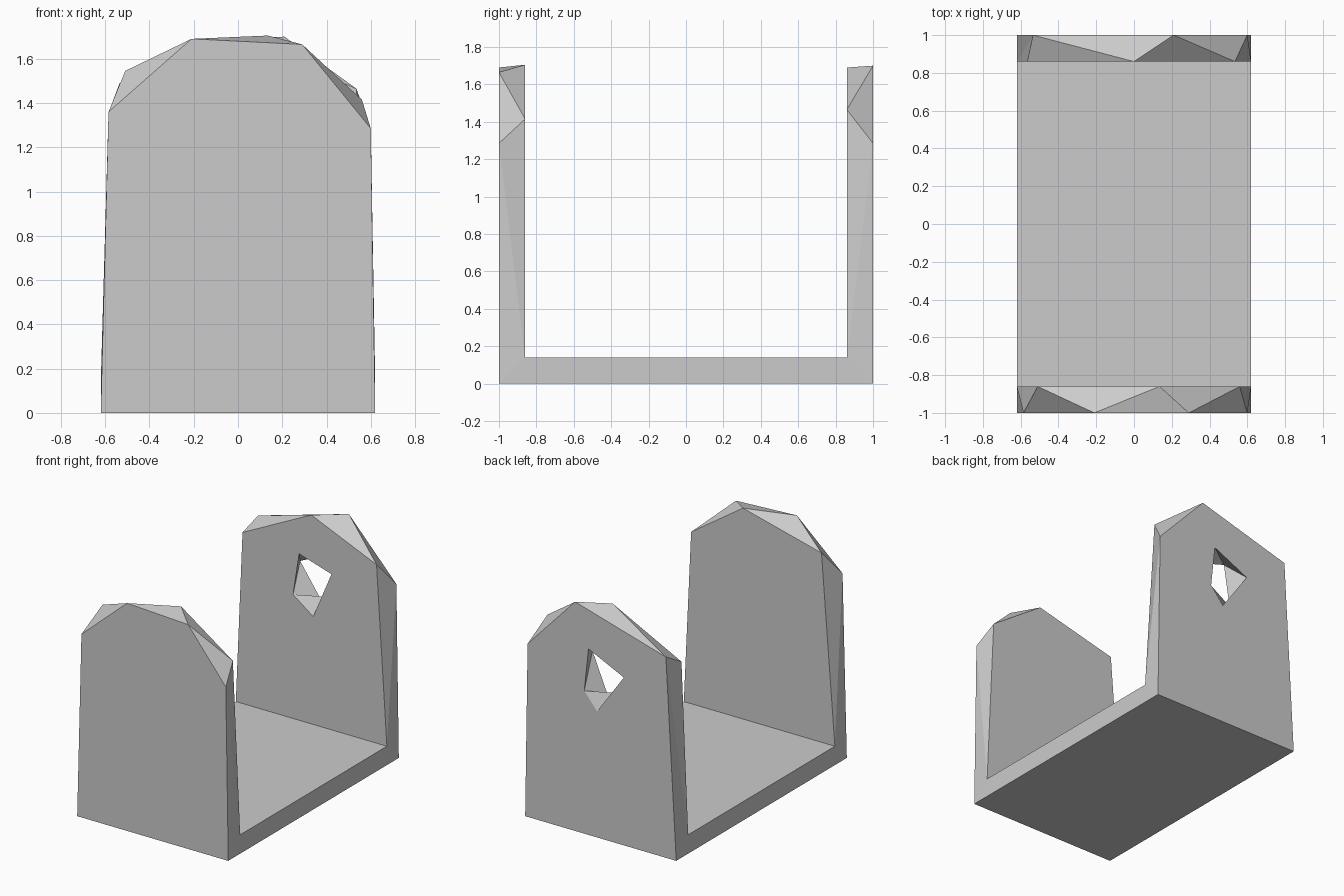
import bpy
import bmesh

cube = bpy.data.objects.get("Cube")
if cube:
    bpy.data.objects.remove(cube, do_unlink=True)

grey = bpy.data.materials.new("plain grey")
grey.use_nodes = True
grey.diffuse_color = (0.6, 0.6, 0.6, 1)
grey.node_tree.nodes["Principled BSDF"].inputs["Base Color"].default_value = (0.6, 0.6, 0.6, 1)

HALF_W, FLOOR = 0.62, 0.14
OUTER_Y, INNER_Y = 1.0, 0.86


def finish(bm, name):
    bmesh.ops.recalc_face_normals(bm, faces=bm.faces)
    mesh = bpy.data.meshes.new(name)
    bm.to_mesh(mesh)
    bm.free()
    mesh.materials.append(grey)
    obj = bpy.data.objects.new(name, mesh)
    bpy.context.collection.objects.link(obj)


def loop(bm, points, y):
    """Closed loop of vertices in a plane of constant y."""
    verts = [bm.verts.new((x, y, z)) for x, z in points]
    edges = [bm.edges.new((v, verts[i - 1])) for i, v in enumerate(verts)]
    return verts, edges


def weave(bm, outer, inner, steps):
    """Join two loops with triangles; each letter advances one loop."""
    o = i = 0
    for step in steps:
        a, b = outer[o % len(outer)], inner[i % len(inner)]
        if step == "o":
            o += 1
            c = outer[o % len(outer)]
        else:
            i += 1
            c = inner[i % len(inner)]
        bm.faces.new((a, b, c))


def plate(name, side, outer_top, inner_top, steps, hole=None):
    """Upright slab with a chipped, faceted top edge."""
    bm = bmesh.new()
    outer = [(-HALF_W, 0)] + outer_top + [(HALF_W, 0)]
    inner = ([(-HALF_W, 0), (-HALF_W, FLOOR)] + inner_top
             + [(HALF_W, FLOOR), (HALF_W, 0)])
    ov, oe = loop(bm, outer, side * OUTER_Y)
    iv, ie = loop(bm, inner, side * INNER_Y)
    weave(bm, ov, iv, steps)
    if hole:
        hov, hoe = loop(bm, hole[0], side * OUTER_Y)
        hiv, hie = loop(bm, hole[1], side * INNER_Y)
        weave(bm, hov, hiv, hole[2])
        oe, ie = oe + hoe, ie + hie
    for edges in (oe, ie):
        bmesh.ops.triangle_fill(bm, use_beauty=True, edges=edges, normal=(0, 1, 0))
    finish(bm, name)


# Base slab between the two plates
bm = bmesh.new()
bmesh.ops.create_cube(bm, size=1)
for v in bm.verts:
    v.co = (v.co.x * 2 * HALF_W, v.co.y * 2 * INNER_Y, (v.co.z + 0.5) * FLOOR)
finish(bm, "base")

# Front plate
plate("front_plate", -1,
      [(-0.585, 1.36), (-0.21, 1.69), (0.29, 1.665), (0.6, 1.285)],
      [(-0.51, 1.545), (0.135, 1.705), (0.56, 1.415)],
      "ioioioioioioi")

# Back plate with a twisted four-cornered hole
plate("back_plate", 1,
      [(-0.535, 1.49), (0.21, 1.70), (0.6, 1.285)],
      [(-0.565, 1.41), (0, 1.69), (0.535, 1.465)],
      "ioiioioioioi",
      ([(-0.19, 1.245), (0.03, 0.935), (0.135, 1.06), (0.10, 1.38)],
       [(-0.15, 1.06), (0.015, 0.94), (0.165, 1.295), (-0.10, 1.375)],
       "ooiioioi"))
